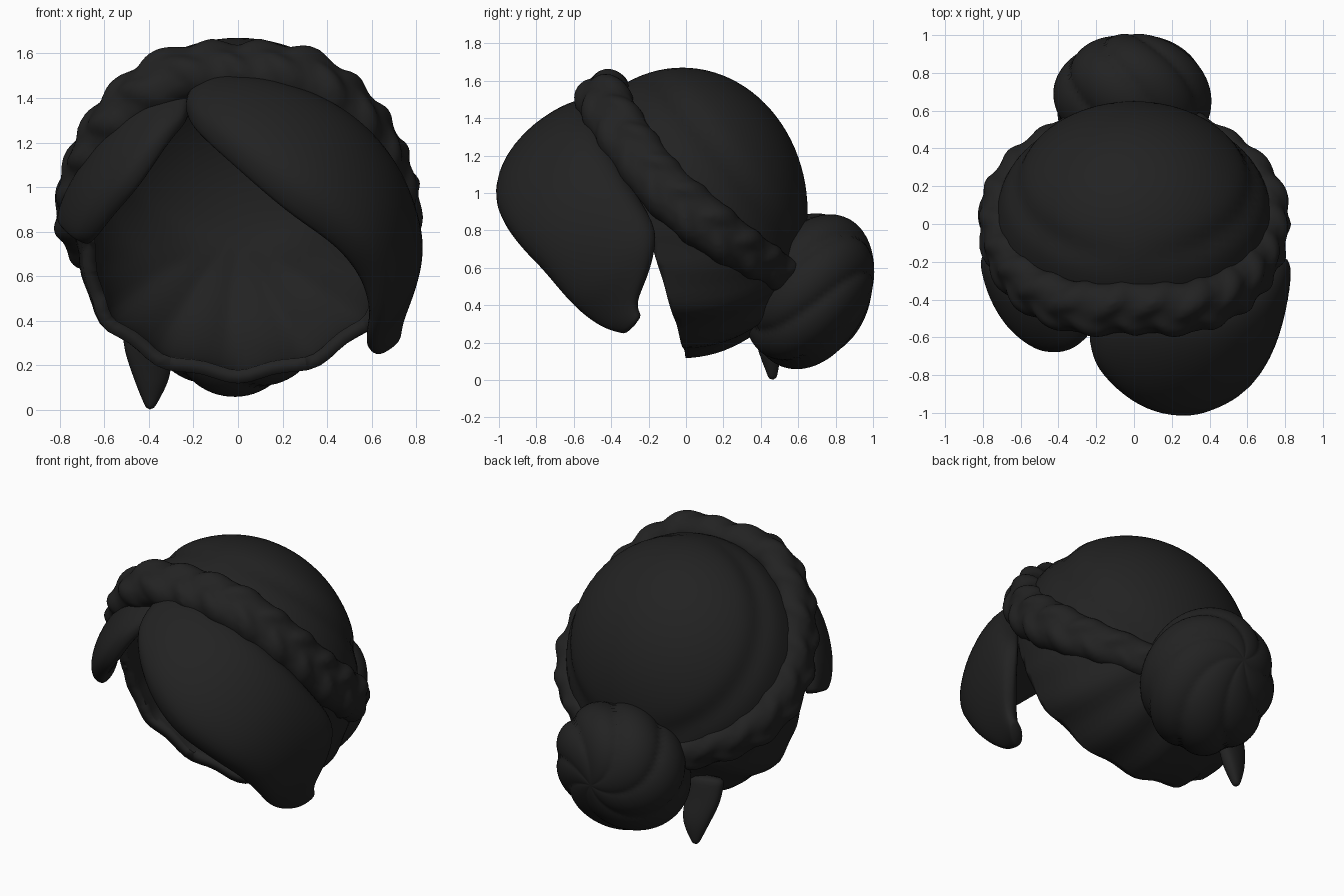
import bpy, bmesh, math
from mathutils import Vector

if "Cube" in bpy.data.objects:
    bpy.data.objects.remove(bpy.data.objects["Cube"])

HEAD = Vector((0, 0, 0.85))
CAP_C, CAP_R = Vector((0, -0.02, 0.9)), Vector((0.74, 0.67, 0.77))
black = bpy.data.materials.new("soft black hair")
black.diffuse_color = (0.016, 0.016, 0.016, 1)
black.use_nodes = True
black.node_tree.nodes["Principled BSDF"].inputs["Base Color"].default_value = black.diffuse_color


def finish(name, bm, subsurf=0):
    bmesh.ops.recalc_face_normals(bm, faces=bm.faces)
    me = bpy.data.meshes.new(name)
    bm.to_mesh(me)
    bm.free()
    for p in me.polygons:
        p.use_smooth = True
    me.materials.append(black)
    ob = bpy.data.objects.new(name, me)
    bpy.context.collection.objects.link(ob)
    if subsurf:
        ob.modifiers.new("smooth", 'SUBSURF').levels = subsurf
    return ob


def keep_outside(p, k=0.965):
    """Push a point out of the hollow of the cap."""
    d = p - CAP_C
    r = Vector((d.x / CAP_R.x, d.y / CAP_R.y, d.z / CAP_R.z)).length
    return CAP_C + d * (k / r) if 0 < r < k else p


def skin(bm, rings):
    """Join rings of points into a closed tube."""
    vr = [[bm.verts.new(p) for p in r] for r in rings]
    n = len(vr[0])
    for a, b in zip(vr, vr[1:]):
        for i in range(n):
            bm.faces.new((a[i], a[(i + 1) % n], b[(i + 1) % n], b[i]))
    bm.faces.new(vr[0])
    bm.faces.new(vr[-1])


def spline(pts, steps):
    """Smooth path through the points."""
    pts = [Vector(p) for p in pts]
    ext = [2 * pts[0] - pts[1]] + pts + [2 * pts[-1] - pts[-2]]
    out = []
    for i in range(1, len(ext) - 2):
        a, b, c, d = ext[i - 1:i + 3]
        for k in range(steps):
            t = k / steps
            out.append(0.5 * (2 * b + (c - a) * t + (2 * a - 5 * b + 4 * c - d) * t * t
                              + (3 * b - a - 3 * c + d) * t ** 3))
    return out + [pts[-1]]


def lock(name, sections, inner=0.05, sides=20):
    """Puffy hair lock: each section has an upper edge, a lower edge and a bulge."""
    tops = spline([s[0] for s in sections], 3)
    lows = spline([s[1] for s in sections], 3)
    bulges = [v.x for v in spline([(s[2], 0, 0) for s in sections], 3)]
    mids = [(a + b) / 2 for a, b in zip(tops, lows)]
    rings = []
    for i, m in enumerate(mids):
        along = mids[min(i + 1, len(mids) - 1)] - mids[max(i - 1, 0)]
        half = (tops[i] - lows[i]) / 2
        n = half.cross(along).normalized()
        if n.dot(m - HEAD) < 0:
            n = -n
        ring = []
        for k in range(sides):
            a = 2 * math.pi * k / sides
            s = math.sin(a)
            h = bulges[i] * abs(s) ** 0.7 if s > 0 else -min(inner, bulges[i]) * abs(s)
            ring.append(m + half * math.cos(a) + n * h)
        rings.append(ring)
    bm = bmesh.new()
    skin(bm, rings)
    return finish(name, bm, 1)


# hollow cap of hair, open at the face, with a full, wavy nape
bm = bmesh.new()
bmesh.ops.create_uvsphere(bm, u_segments=96, v_segments=48, radius=1)
for v in bm.verts:  # poles point front and back
    x, y, z = v.co
    v.co = CAP_C + Vector((x * CAP_R.x, -z * CAP_R.y, y * CAP_R.z))
bmesh.ops.bisect_plane(bm, geom=bm.verts[:] + bm.edges[:] + bm.faces[:],
                       plane_co=(0, 0, 0.12), plane_no=(0, -1.38, -0.42), clear_outer=True)
for v in bm.verts:
    x, y, z = v.co
    d = (y + 0.43) * 0.77 + (z - 1.53) * 0.64
    f = 1 - 0.03 * math.exp(-((d - 0.27) / 0.06) ** 2) * min(1, abs(x) / 0.4)
    low = max(0, min(1, (0.7 - z) / 0.35))
    f += 0.017 * low * math.cos(15 * math.atan2(x, 0.9 - z) + 2 * y)
    v.co = CAP_C + (v.co - CAP_C) * f
    v.co.x *= 1 + 0.11 * low
    v.co.y += 0.05 * low * max(0, y)
bmesh.ops.recalc_face_normals(bm, faces=bm.faces)
if sum((f.normal.dot(f.calc_center_median() - CAP_C) for f in bm.faces)) < 0:
    bmesh.ops.reverse_faces(bm, faces=bm.faces)
cap = finish("hair_cap", bm)
mod = cap.modifiers.new("thickness", 'SOLIDIFY')
mod.thickness = 0.06
mod.offset = -1

# three-strand braid worn as a headband, strands softly merged
half_path = [(0.3, -0.44, 1.49), (0.54, -0.33, 1.30), (0.68, -0.13, 1.04),
             (0.7, 0.1, 0.84), (0.61, 0.28, 0.71), (0.46, 0.41, 0.63), (0.28, 0.52, 0.56)]
path = spline([(-x, y, z) for x, y, z in reversed(half_path)] + [(0, -0.44, 1.52)] + half_path, 18)
frames, length = [], 0
for i, p in enumerate(path):
    t = (path[min(i + 1, len(path) - 1)] - path[max(i - 1, 0)]).normalized()
    n = p - HEAD
    n = (n - t * n.dot(t)).normalized()
    if i:
        length += (p - path[i - 1]).length
    taper = 1 - 0.3 * max(0, (p.y - 0.1) / 0.42)
    frames.append((p, n, t.cross(n), length, taper))
bm = bmesh.new()
for strand in range(4):
    rings = []
    for p, n, b, s, w in frames:
        if strand < 3:
            ph = 2 * math.pi * (s / 0.62 + strand / 3)
            c = p + (b * 0.07 * math.sin(ph) + n * 0.02 * math.sin(2 * ph)) * w
            rn, rb = 0.105 * w, 0.085 * w
        else:  # core filling the gaps
            c, rn, rb = p, 0.11 * w, 0.145 * w
        rings.append([keep_outside(c + n * rn * math.cos(a) + b * rb * math.sin(a))
                      for a in (2 * math.pi * k / 14 for k in range(14))])
    skin(bm, rings)
braid = finish("braid_headband", bm)
mod = braid.modifiers.new("merge", 'REMESH')
mod.mode = 'VOXEL'
mod.voxel_size = 0.016
mod.use_smooth_shade = True
mod = braid.modifiers.new("soften", 'SMOOTH')
mod.iterations = 6

# large swept fringe
lock("large_fringe", [
    ((-0.20, -0.47, 1.45), (-0.24, -0.58, 1.36), 0.04),
    ((-0.05, -0.43, 1.46), (-0.19, -0.76, 1.26), 0.12),
    ((0.20, -0.43, 1.41), (0.00, -0.93, 1.08), 0.18),
    ((0.42, -0.41, 1.31), (0.22, -0.98, 0.89), 0.21),
    ((0.57, -0.35, 1.17), (0.44, -0.90, 0.73), 0.20),
    ((0.68, -0.26, 1.00), (0.56, -0.76, 0.58), 0.17),
    ((0.77, -0.16, 0.80), (0.60, -0.63, 0.43), 0.12),
    ((0.77, -0.19, 0.60), (0.59, -0.53, 0.34), 0.08),
    ((0.73, -0.26, 0.42), (0.59, -0.43, 0.28), 0.05),
    ((0.72, -0.24, 0.33), (0.61, -0.31, 0.25), 0.04)])

# small fringe on the other side of the parting
lock("small_fringe", [
    ((-0.20, -0.45, 1.44), (-0.23, -0.58, 1.31), 0.03),
    ((-0.36, -0.40, 1.39), (-0.33, -0.66, 1.19), 0.08),
    ((-0.52, -0.33, 1.25), (-0.45, -0.66, 1.01), 0.11),
    ((-0.66, -0.22, 1.08), (-0.57, -0.58, 0.87), 0.11),
    ((-0.75, -0.15, 0.94), (-0.65, -0.48, 0.77), 0.09),
    ((-0.79, -0.15, 0.84), (-0.69, -0.40, 0.74), 0.06)])

# loose wisp beside the bun
lock("nape_wisp", [
    ((-0.52, 0.34, 0.42), (-0.32, 0.40, 0.42), 0.06),
    ((-0.51, 0.38, 0.27), (-0.30, 0.43, 0.27), 0.06),
    ((-0.46, 0.43, 0.12), (-0.31, 0.47, 0.14), 0.05),
    ((-0.41, 0.46, 0.00), (-0.38, 0.47, 0.00), 0.02)])

# bun with swirled strands, its pole pointing backwards
bm = bmesh.new()
bmesh.ops.create_uvsphere(bm, u_segments=96, v_segments=48, radius=1)
for v in bm.verts:
    x, y, z = v.co
    polar, az = math.acos(max(-1, min(1, z))), math.atan2(y, x)
    crease = abs(math.sin(3.5 * az + 2.6 * polar))
    f = 0.94 + 0.09 * math.sin(polar) * crease ** 0.6
    v.co = keep_outside(Vector((x * 0.41 * f - 0.01, (z * 0.355 + 0.07 * y) * f + 0.66,
                                y * 0.41 * f + 0.48)))
finish("bun", bm)
